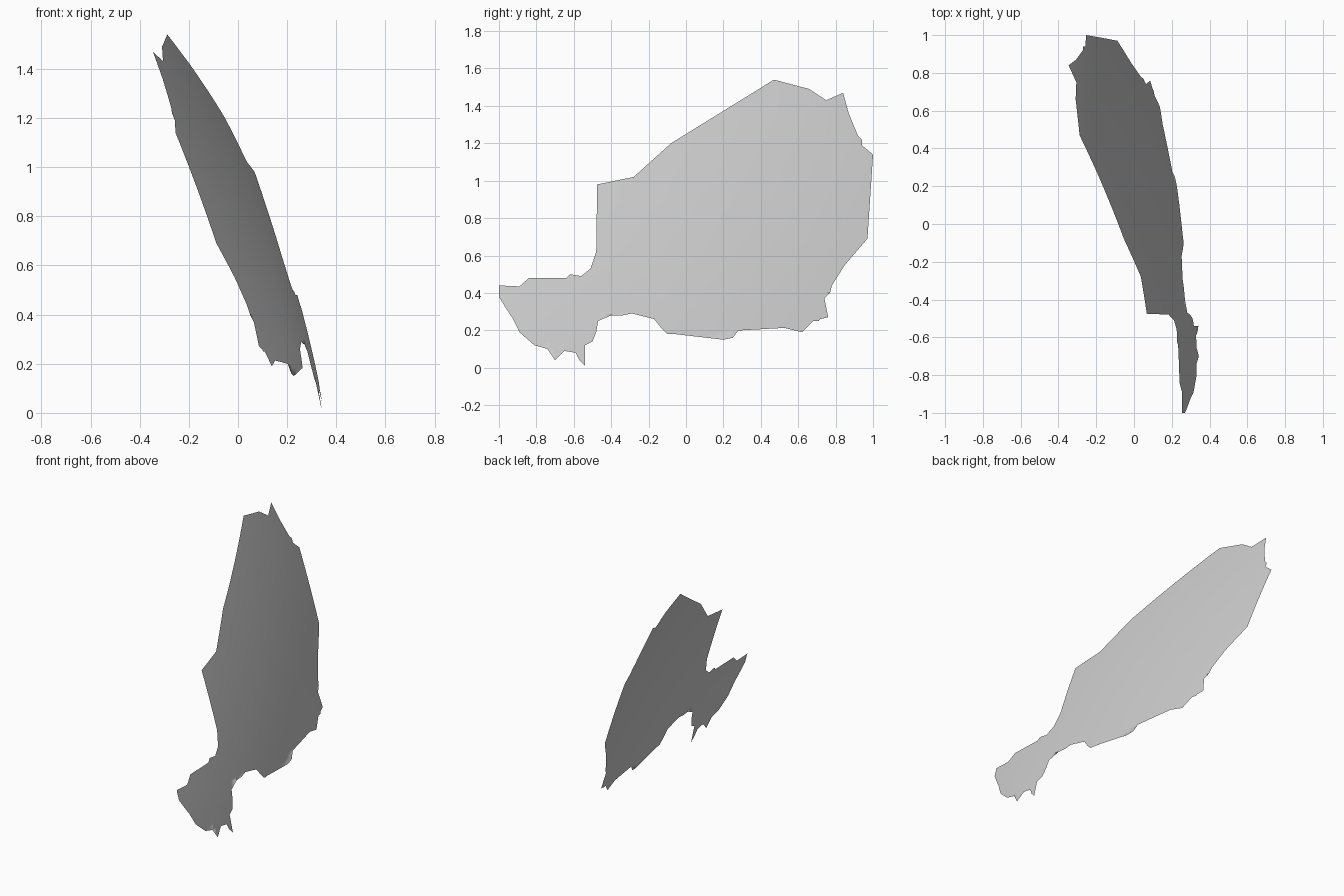
import bpy
import bmesh
import math
from mathutils import Vector

# Remove the default object
default_object = bpy.data.objects.get("Cube")
if default_object:
    bpy.data.objects.remove(default_object, do_unlink=True)

# The sheet is a patch cut from one large sphere
RADIUS = 7.8
CENTRE = Vector((-7.28, -1.02, -1.58))

# Border outline in (y, z), clockwise, one stretch per side
north_border = [
    (-1, .44), (-.89, .435), (-.84, .48), (-.64, .48), (-.62, .5), (-.56, .49),
    (-.51, .53), (-.48, .62), (-.47, .72), (-.475, .98), (-.28, 1.02),
    (-.08, 1.2), (.47, 1.54), (.66, 1.49), (.75, 1.43), (.84, 1.47),
]
east_border = [
    (.87, 1.36), (.88, 1.28), (.94, 1.22), (.94, 1.19), (1, 1.14), (.97, 1.09),
    (.97, .69), (.85, .55), (.78, .44), (.77, .4), (.74, .37), (.76, .27),
]
south_border = [
    (.72, .27), (.71, .25), (.68, .25), (.65, .22), (.62, .19), (.54, .21),
    (.46, .23), (.38, .23), (.28, .2), (.25, .16), (.2, .15), (.13, .17),
    (.09, .2), (.03, .22), (-.02, .21), (-.06, .18), (-.1, .18), (-.13, .21),
    (-.17, .26), (-.29, .29), (-.34, .28), (-.4, .28), (-.47, .25),
]
west_border = [
    (-.48, .19), (-.5, .14), (-.54, .12), (-.54, .01), (-.57, .04), (-.59, .08),
    (-.65, .09), (-.71, .08), (-.7, .04), (-.74, .1), (-.72, .13), (-.74, .14),
    (-.81, .12), (-.89, .19), (-.86, .22), (-.93, .27), (-.97, .33), (-1, .38),
]


def slice_mesh(bm, axis, start, stop, step):
    """Cut the flat sheet along evenly spaced lines across one axis."""
    count = math.ceil((stop - start) / step)
    for i in range(1, count):
        point = axis * (start + i * step)
        geometry = bm.verts[:] + bm.edges[:] + bm.faces[:]
        bmesh.ops.bisect_plane(bm, geom=geometry, plane_co=point, plane_no=axis)


def project_to_sphere(vert):
    """Move a flat vertex along x until it lies on the sphere."""
    offset = vert.co - CENTRE
    depth = math.sqrt(RADIUS ** 2 - offset.y ** 2 - offset.z ** 2)
    vert.co.x = CENTRE.x + depth


def build_sheet(name, outline):
    """Fill the outline, divide it, bend it and return the object."""
    bm = bmesh.new()
    corners = [bm.verts.new((0, y, z)) for y, z in reversed(outline)]
    bm.faces.new(corners)
    bmesh.ops.triangulate(bm, faces=bm.faces[:])
    slice_mesh(bm, Vector((0, 1, 0)), -1, 1, .1)
    slice_mesh(bm, Vector((0, 0, 1)), 0, 1.54, .1)

    for vert in bm.verts:
        project_to_sphere(vert)

    # Outer side of the patch faces away from the sphere centre
    bm.normal_update()
    for face in bm.faces:
        if face.normal.x < 0:
            face.normal_flip()
        face.smooth = True

    mesh = bpy.data.meshes.new(name)
    bm.to_mesh(mesh)
    bm.free()
    sheet = bpy.data.objects.new(name, mesh)
    bpy.context.collection.objects.link(sheet)
    return sheet


# Curved land sheet
build_sheet("land_sheet", north_border + east_border + south_border + west_border)
